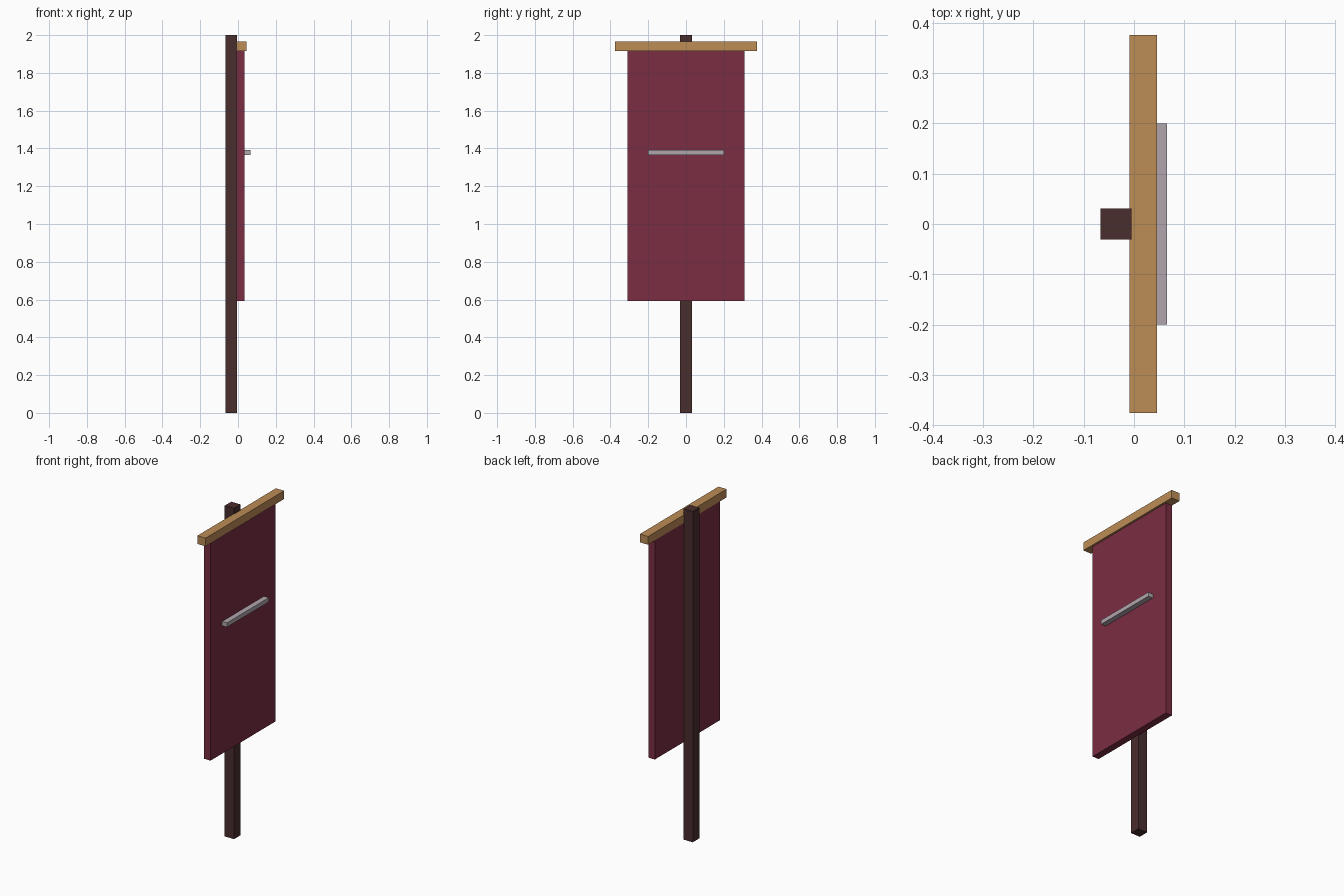
import bpy

if "Cube" in bpy.data.objects:
    bpy.data.objects.remove(bpy.data.objects["Cube"])


def material(name, srgb):
    m = bpy.data.materials.new(name)
    lin = [(c / 255 / 12.92) if c < 10 else ((c / 255 + 0.055) / 1.055) ** 2.4 for c in srgb]
    m.diffuse_color = (*lin, 1.0)
    m.use_nodes = True
    m.node_tree.nodes["Principled BSDF"].inputs["Base Color"].default_value = m.diffuse_color
    return m


def box(name, x, half_y, z, mat):
    """Box spanning x and z ranges, symmetric about y = 0."""
    bpy.ops.mesh.primitive_cube_add(size=1, location=(sum(x) / 2, 0, sum(z) / 2))
    ob = bpy.context.object
    ob.name = name
    ob.scale = (x[1] - x[0], 2 * half_y, z[1] - z[0])
    bpy.ops.object.transform_apply(location=False, rotation=False, scale=True)
    ob.data.materials.append(mat)
    return ob


dark_wood = material("dark wood", (74, 45, 45))
light_wood = material("light wood", (188, 140, 86))
cloth = material("crimson cloth", (123, 45, 66))
metal = material("pale grey", (176, 166, 173))

# Upright post
box("post", (-0.067, -0.005), 0.031, (0, 2), dark_wood)
# Crossbar holding the cloth
box("crossbar", (-0.009, 0.046), 0.375, (1.915, 1.965), light_wood)
# Hanging banner
box("banner", (-0.009, 0.034), 0.311, (0.592, 1.917), cloth)
# Raised stripe on the banner face
box("stripe", (0.032, 0.066), 0.2, (1.365, 1.391), metal)
